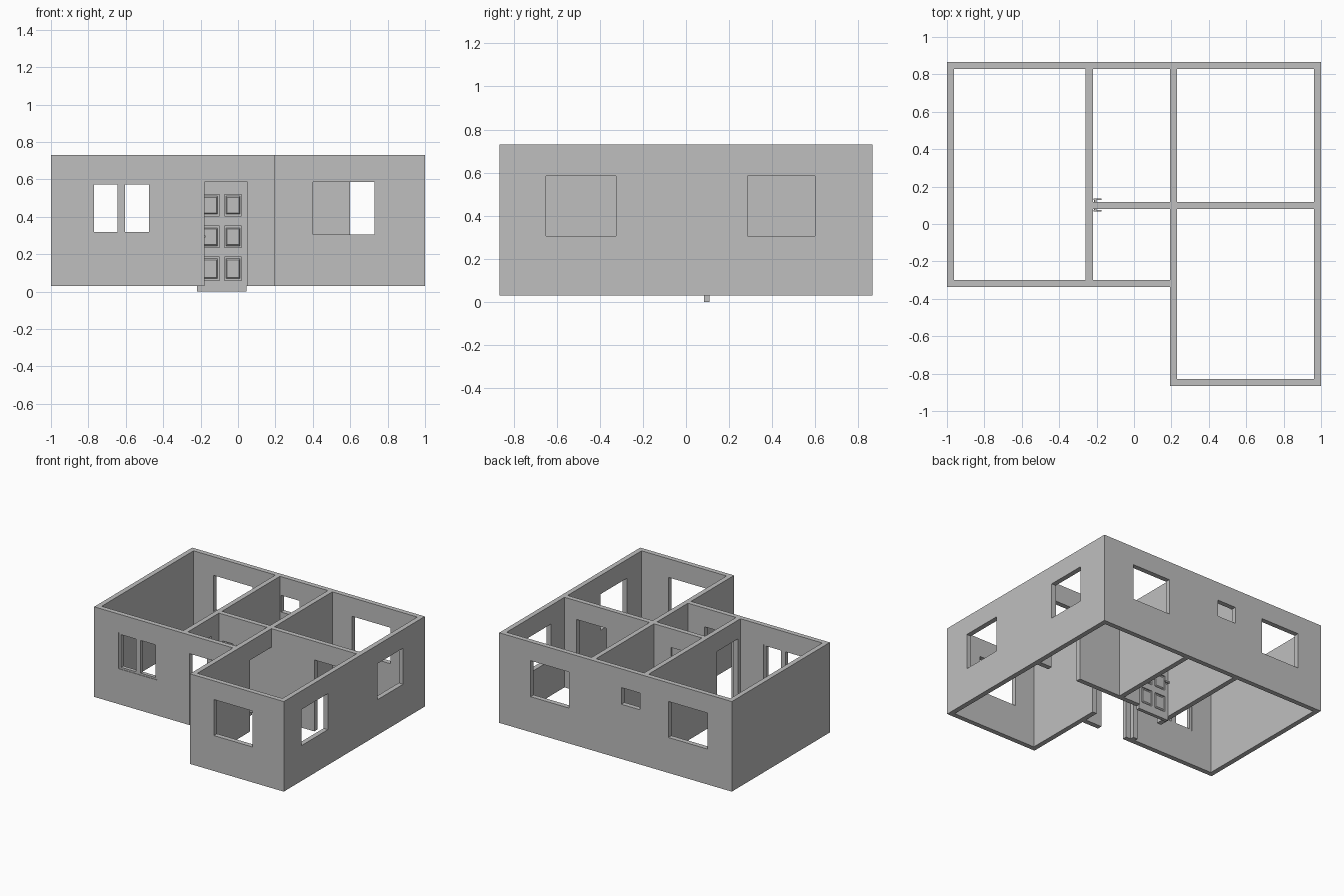
import bpy
import bmesh
from mathutils import Matrix, Vector

cube = bpy.data.objects.get("Cube")
if cube:
    bpy.data.objects.remove(cube, do_unlink=True)

GREY = (0.52, 0.52, 0.52, 1)
plaster = bpy.data.materials.new("plaster_grey")
plaster.use_nodes = True
plaster.diffuse_color = GREY
plaster.node_tree.nodes["Principled BSDF"].inputs["Base Color"].default_value = GREY

FLOOR, TOP = 0.03, 0.73
SILL, HEAD = 0.305, 0.585
T = 0.038


def add_box(bm, lo, hi):
    lo, hi = Vector(lo), Vector(hi)
    mat = Matrix.Translation((lo + hi) / 2) @ Matrix.Diagonal((*(hi - lo), 1))
    return bmesh.ops.create_cube(bm, size=1, matrix=mat)["verts"]


def make(name, bm):
    mesh = bpy.data.meshes.new(name)
    bm.to_mesh(mesh)
    bm.free()
    mesh.materials.append(plaster)
    obj = bpy.data.objects.new(name, mesh)
    bpy.context.collection.objects.link(obj)
    return obj


def boxes(name, spans):
    bm = bmesh.new()
    for lo, hi in spans:
        add_box(bm, lo, hi)
    return make(name, bm)


def wall(name, axis, start, end, offset, openings=()):
    """Wall along an axis; each opening is (from, to, bottom, top)."""
    def span(a, b, low, high, pad=0):
        near, far = offset - pad, offset + T + pad
        if axis == "x":
            return (a, near, low), (b, far, high)
        return (near, a, low), (far, b, high)

    obj = boxes(name, [span(start, end, FLOOR, TOP)])
    if not openings:
        return obj
    cutter = boxes(name + "_cutter", [span(*o, pad=0.02) for o in openings])
    cutter.hide_render = True
    mod = obj.modifiers.new("openings", "BOOLEAN")
    mod.operation, mod.solver, mod.object = "DIFFERENCE", "EXACT", cutter
    graph = bpy.context.evaluated_depsgraph_get()
    cut_mesh = bpy.data.meshes.new_from_object(obj.evaluated_get(graph))
    obj.modifiers.clear()
    obj.data = cut_mesh
    bpy.data.objects.remove(cutter, do_unlink=True)
    return obj


def window(a, b, sill=SILL):
    return a, b, sill, HEAD


def doorway(a, b):
    return a, b, FLOOR - 0.05, HEAD


# Outer walls
X0, X1, Y0, Y1, YF = -1, 1, -0.866, 0.866, -0.338
MID, HALL, CROSS = 0.193, -0.258, 0.08
wall("back_wall", "x", X0, X1, Y1 - T,
     [window(-0.79, -0.455), window(-0.21, -0.05, 0.455), window(0.4, 0.73)])
wall("left_wall", "y", Y0, Y1 - T, X1 - T,
     [window(-0.65, -0.325), window(0.285, 0.6)])
wall("right_wall", "y", YF, Y1 - T, X0)
wall("front_wall", "x", X0 + T, MID, YF,
     [window(-0.79, -0.455), doorway(-0.18, 0.05)])
wall("front_room_wall", "x", MID + T, X1 - T, Y0, [window(0.4, 0.73)])

# Inner walls
wall("middle_wall", "y", Y0, Y1 - T, MID, [doorway(-0.18, CROSS)])
wall("hall_wall", "y", YF + T, Y1 - T, HALL, [doorway(-0.27, -0.01)])
wall("cross_wall_left", "x", MID + T, X1 - T, CROSS, [doorway(0.6, 0.86)])
wall("cross_wall_hall", "x", HALL + T, MID, CROSS, [doorway(-0.3, 0.045)])

# Two-pane window frame
wy0, wy1 = YF + 0.004, YF + 0.032
boxes("window_frame", [((a, wy0, low), (b, wy1, high)) for a, b, low, high in (
    (-0.79, -0.77, SILL, HEAD), (-0.475, -0.455, SILL, HEAD),
    (-0.643, -0.603, SILL, HEAD),
    (-0.77, -0.475, SILL, SILL + 0.014), (-0.77, -0.475, HEAD - 0.012, HEAD))])

# Panelled hall door: thin core, rails and stiles, raised fields on both sides
DX0, DX1, DY0, DY1 = -0.22, 0.045, 0.083, 0.11
columns = ((-0.193, -0.1), (-0.073, 0.02))
rows = ((0.06, 0.185), (0.235, 0.35), (0.405, 0.52))
bm = bmesh.new()
add_box(bm, (DX0, DY0 + 0.009, 0), (DX1, DY1 - 0.009, HEAD))
xs = [DX0, *columns[0], *columns[1], DX1]
zs = [0, *rows[0], *rows[1], *rows[2], HEAD]
for a, b in zip(xs[::2], xs[1::2]):
    add_box(bm, (a, DY0, 0), (b, DY1, HEAD))
for a, b in columns:
    for low, high in zip(zs[::2], zs[1::2]):
        add_box(bm, (a, DY0, low), (b, DY1, high))
    for low, high in rows:
        mid = Vector(((a + b) / 2, 0, (low + high) / 2))
        for face_y, root_y in ((DY0 + 0.002, DY0 + 0.01), (DY1 - 0.002, DY1 - 0.01)):
            y0, y1 = sorted((face_y, root_y))
            field = add_box(bm, (a + 0.008, y0, low + 0.008), (b - 0.008, y1, high - 0.008))
            for v in field:
                if abs(v.co.y - face_y) < 1e-4:
                    v.co.x += 0.16 * (mid.x - v.co.x)
                    v.co.z += 0.16 * (mid.z - v.co.z)
make("hall_door", bm)

# Door handles
for side, face_y, tip_y in (("front", DY0, 0.067), ("back", DY1, 0.136)):
    bm = bmesh.new()
    stem = Matrix.Translation((-0.207, (face_y + tip_y) / 2, 0.295)) @ Matrix.Rotation(1.5708, 4, "X")
    bmesh.ops.create_cone(bm, cap_ends=True, segments=12, radius1=0.006, radius2=0.006,
                          depth=abs(tip_y - face_y), matrix=stem)
    inner_y = tip_y + (0.009 if side == "front" else -0.009)
    y0, y1 = sorted((inner_y, tip_y))
    add_box(bm, (-0.216, y0, 0.289), (-0.174, y1, 0.301))
    make(side + "_door_handle", bm)
